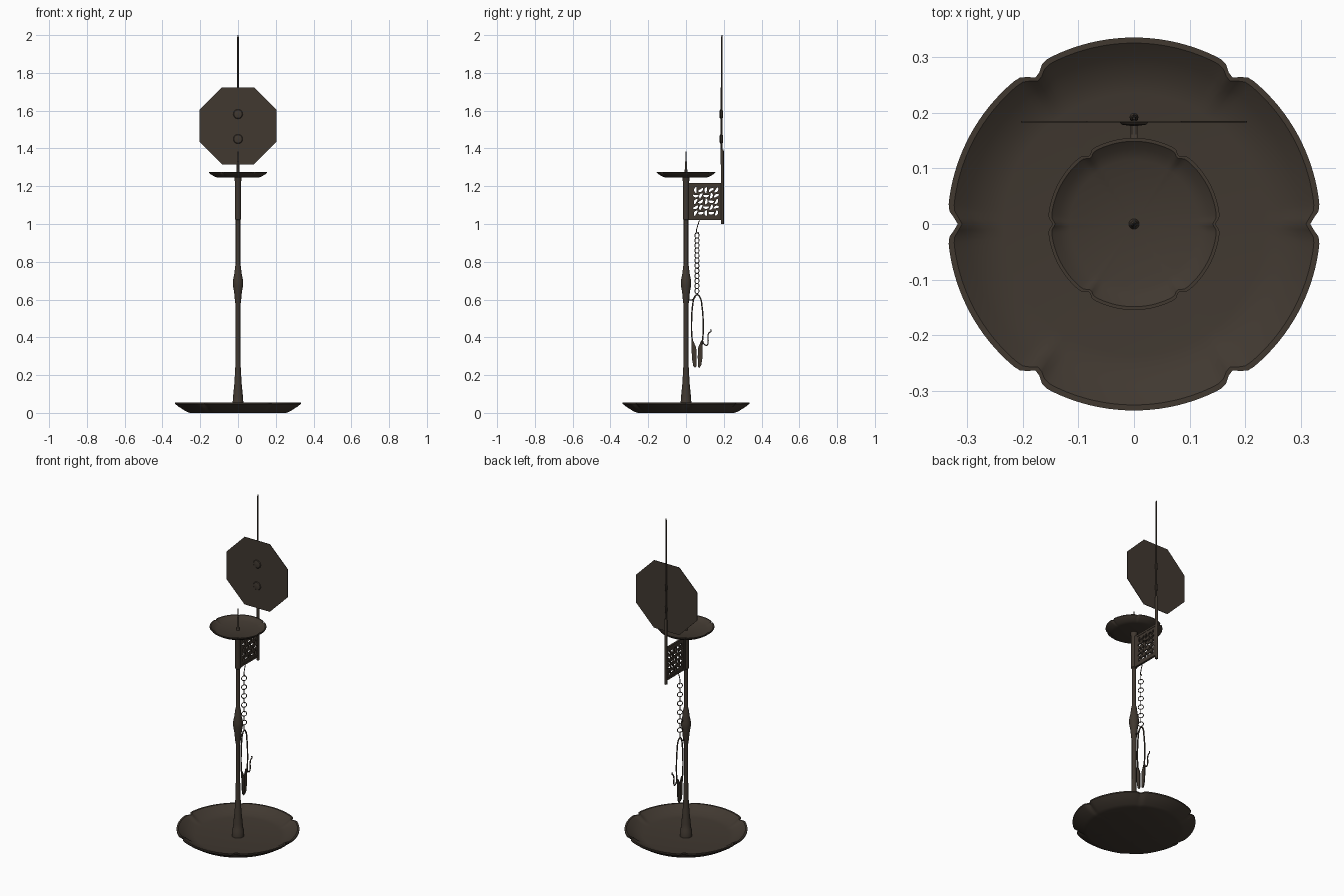
import bpy, bmesh, math, random
from mathutils import Matrix, Vector

cube = bpy.data.objects.get("Cube")
if cube:
    bpy.data.objects.remove(cube)

iron = bpy.data.materials.new("dark bronze")
COLOUR = (0.052, 0.040, 0.030, 1)
iron.diffuse_color = COLOUR
iron.use_nodes = True
iron.node_tree.nodes["Principled BSDF"].inputs["Base Color"].default_value = COLOUR


def finish(name, data, smooth=None):
    ob = bpy.data.objects.new(name, data)
    bpy.context.collection.objects.link(ob)
    data.materials.append(iron)
    if smooth:
        bpy.ops.object.select_all(action="DESELECT")
        ob.select_set(True)
        bpy.context.view_layer.objects.active = ob
        bpy.ops.object.shade_smooth_by_angle(angle=math.radians(smooth))
    return ob


def lathe(name, profile, sides, centre=(0, 0, 0), reshape=lambda r, a: r, smooth=35):
    """Spin (radius, height) points about z; the ends are capped."""
    bm = bmesh.new()
    rings = []
    for r, z in profile:
        ring = []
        for i in range(sides):
            a = math.tau * i / sides
            q = reshape(r, a)
            ring.append(bm.verts.new((q * math.cos(a), q * math.sin(a), z)))
        rings.append(ring)
    for low, high in zip(rings, rings[1:]):
        for i in range(sides):
            j = (i + 1) % sides
            bm.faces.new((low[i], low[j], high[j], high[i]))
    bm.faces.new(rings[0][::-1])
    bm.faces.new(rings[-1])
    bmesh.ops.translate(bm, verts=bm.verts, vec=centre)
    bmesh.ops.recalc_face_normals(bm, faces=bm.faces)
    me = bpy.data.meshes.new(name)
    bm.to_mesh(me)
    bm.free()
    return finish(name, me, smooth)


def box(name, size, centre):
    bm = bmesh.new()
    bmesh.ops.create_cube(bm, size=1, matrix=Matrix.Translation(centre) @ Matrix.Diagonal((*size, 1)))
    me = bpy.data.meshes.new(name)
    bm.to_mesh(me)
    bm.free()
    return finish(name, me)


def wire(name, points, radius, x=0):
    """Round wire through (y, z) points in the side plane."""
    cu = bpy.data.curves.new(name, "CURVE")
    cu.dimensions = "3D"
    cu.bevel_depth, cu.bevel_resolution, cu.resolution_u = radius, 1, 5
    cu.use_fill_caps = True
    sp = cu.splines.new("BEZIER")
    sp.bezier_points.add(len(points) - 1)
    for p, (y, z) in zip(sp.bezier_points, points):
        p.co = (x, y, z)
        p.handle_left_type = p.handle_right_type = "AUTO"
    return finish(name, cu)


def sheet(name, outlines, thickness, x=0):
    """Flat plate in the side plane; inner outlines become holes."""
    cu = bpy.data.curves.new(name, "CURVE")
    cu.dimensions, cu.fill_mode, cu.extrude = "2D", "BOTH", thickness / 2
    for pts in outlines:
        sp = cu.splines.new("POLY")
        sp.points.add(len(pts) - 1)
        for p, (y, z) in zip(sp.points, pts):
            p.co = (y, z, 0, 1)
        sp.use_cyclic_u = True
    ob = finish(name, cu)
    ob.rotation_euler = (math.pi / 2, 0, math.pi / 2)
    ob.location.x = x
    return ob


# Six-lobed dishes with pinched rims
NOTCHES = [math.radians(d) for d in (0, 56.5, 123.5, 180, 236.5, 303.5, 360)]


def lobed(rim):
    def reshape(r, a):
        gap = min(abs(a - n) for n in NOTCHES)
        grow = min(1, max(0, (r / rim - 0.76) / 0.24))
        return r - rim * 0.055 * grow * math.exp(-(gap / 0.05) ** 2)
    return reshape


lathe("base_dish", [(0.02, 0), (0.255, 0), (0.275, 0.007), (0.315, 0.032), (0.336, 0.048),
                    (0.336, 0.055), (0.326, 0.055), (0.30, 0.036), (0.265, 0.018),
                    (0.235, 0.013), (0.02, 0.012)], 180, reshape=lobed(0.336))
lathe("upper_dish", [(0.01, 1.246), (0.108, 1.246), (0.125, 1.251), (0.148, 1.265), (0.155, 1.272),
                     (0.155, 1.276), (0.149, 1.276), (0.135, 1.265), (0.115, 1.256),
                     (0.01, 1.254)], 180, reshape=lobed(0.155))

# Post, collar and spike
lathe("post", [(0.034, 0.012), (0.034, 0.045), (0.028, 0.06), (0.026, 0.09), (0.019, 0.16),
               (0.014, 0.25), (0.0125, 0.33), (0.0125, 0.57), (0.016, 0.59), (0.02, 0.635),
               (0.027, 0.675), (0.027, 0.70), (0.02, 0.735), (0.015, 0.775), (0.012, 0.785),
               (0.012, 1.02), (0.016, 1.025), (0.016, 1.22), (0.02, 1.246)], 16)
lathe("candle_spike", [(0.010, 1.252), (0.007, 1.265), (0.006, 1.325), (0.004, 1.33),
                       (0.001, 1.39)], 12)

# Fretwork bracket: scrolled openings in a framed plate
random.seed(4)
holes = []
COLS, ROWS = 5, 5
for c in range(COLS):
    for r in range(ROWS):
        cy = 0.051 + c * 0.0275
        cz = 1.058 + r * 0.0305
        turn = (0.3 if (c + r) % 2 else 1.3) + random.uniform(-0.4, 0.4)
        bend = random.choice((-1, 1)) * 0.004
        outline = []
        for k in range(16):
            a = math.tau * k / 16
            u, v = 0.0155 * math.cos(a), 0.0066 * math.sin(a)
            v += bend * (math.cos(a) ** 2 - 0.5)
            outline.append((cy + u * math.cos(turn) - v * math.sin(turn),
                            cz + u * math.sin(turn) + v * math.cos(turn)))
        holes.append(outline)
frame = [(0.012, 1.022), (0.188, 1.022), (0.188, 1.218), (0.012, 1.218)]
sheet("fretwork_panel", [frame] + holes, 0.008)
box("bracket_inner_stile", (0.014, 0.014, 0.196), (0, 0.021, 1.12))
box("bracket_top_rail", (0.012, 0.17, 0.012), (0, 0.10, 1.212))
box("bracket_bottom_rail", (0.012, 0.17, 0.012), (0, 0.10, 1.028))

# Rear rod with its lower socket
lathe("rod_socket", [(0.008, 1.0), (0.008, 1.385), (0.005, 1.395)], 12, (0, 0.192, 0))
lathe("rear_rod", [(0.004, 1.38), (0.004, 1.99), (0.002, 2.0)], 10, (0, 0.190, 0))

# Octagonal reflector, its round bosses and rear loops
mirror = lathe("reflector", [(0.2205, -0.0015), (0.2205, 0.0015)], 8, smooth=None)
mirror.matrix_world = (Matrix.Translation((0, 0.184, 1.52))
                       @ Matrix.Rotation(math.pi / 2, 4, "X") @ Matrix.Rotation(math.pi / 8, 4, "Z"))
for label, z in (("upper", 1.582), ("lower", 1.45)):
    boss = lathe(label + "_boss", [(0.026, 0), (0.022, 0.004), (0.008, 0.006)], 12)
    boss.matrix_world = Matrix.Translation((0, 0.183, z)) @ Matrix.Rotation(math.pi / 2, 4, "X")
    lathe(label + "_rod_loop", [(0.005, z - 0.02), (0.007, z - 0.01), (0.007, z + 0.01),
                                (0.005, z + 0.02)], 10, (0, 0.190, 0))

# Chain hanging from the bracket
wire("chain_hook", [(0.074, 1.035), (0.068, 1.01), (0.060, 0.985), (0.056, 0.962),
                    (0.061, 0.951), (0.067, 0.957)], 0.0025)
LINKS = 12
for i in range(LINKS):
    bpy.ops.mesh.primitive_torus_add(
        major_radius=0.0145, minor_radius=0.0024, major_segments=18, minor_segments=6,
        location=(0, 0.058, 0.94 - i * 0.0268),
        rotation=(0, math.pi / 2, math.radians(40 if i % 2 else -40)))
    link = bpy.context.object
    link.name = "chain_link"
    link.data.materials.append(iron)
    bpy.ops.object.shade_smooth_by_angle()

# Wick trimmer: sprung loop, two blades and a curled hook
wire("trimmer_spring", [(0.036, 0.36), (0.030, 0.42), (0.030, 0.50), (0.036, 0.575), (0.046, 0.615),
                        (0.060, 0.625), (0.074, 0.612), (0.085, 0.56), (0.091, 0.48),
                        (0.090, 0.41), (0.084, 0.36)], 0.0042)
blade = [(0.029, 0.375), (0.037, 0.385), (0.054, 0.345), (0.056, 0.30), (0.055, 0.245),
         (0.048, 0.238), (0.038, 0.25), (0.031, 0.29)]
sheet("left_blade", [blade], 0.006, 0.004)
sheet("right_blade", [[(0.118 - y, z) for y, z in blade]], 0.006, -0.004)
wire("trimmer_hook", [(0.086, 0.385), (0.098, 0.362), (0.110, 0.358), (0.117, 0.375), (0.116, 0.405),
                      (0.122, 0.425), (0.132, 0.430), (0.131, 0.442)], 0.0035)
wire("post_hook", [(0.010, 0.60), (0.028, 0.598), (0.042, 0.604), (0.050, 0.622)], 0.0035)
